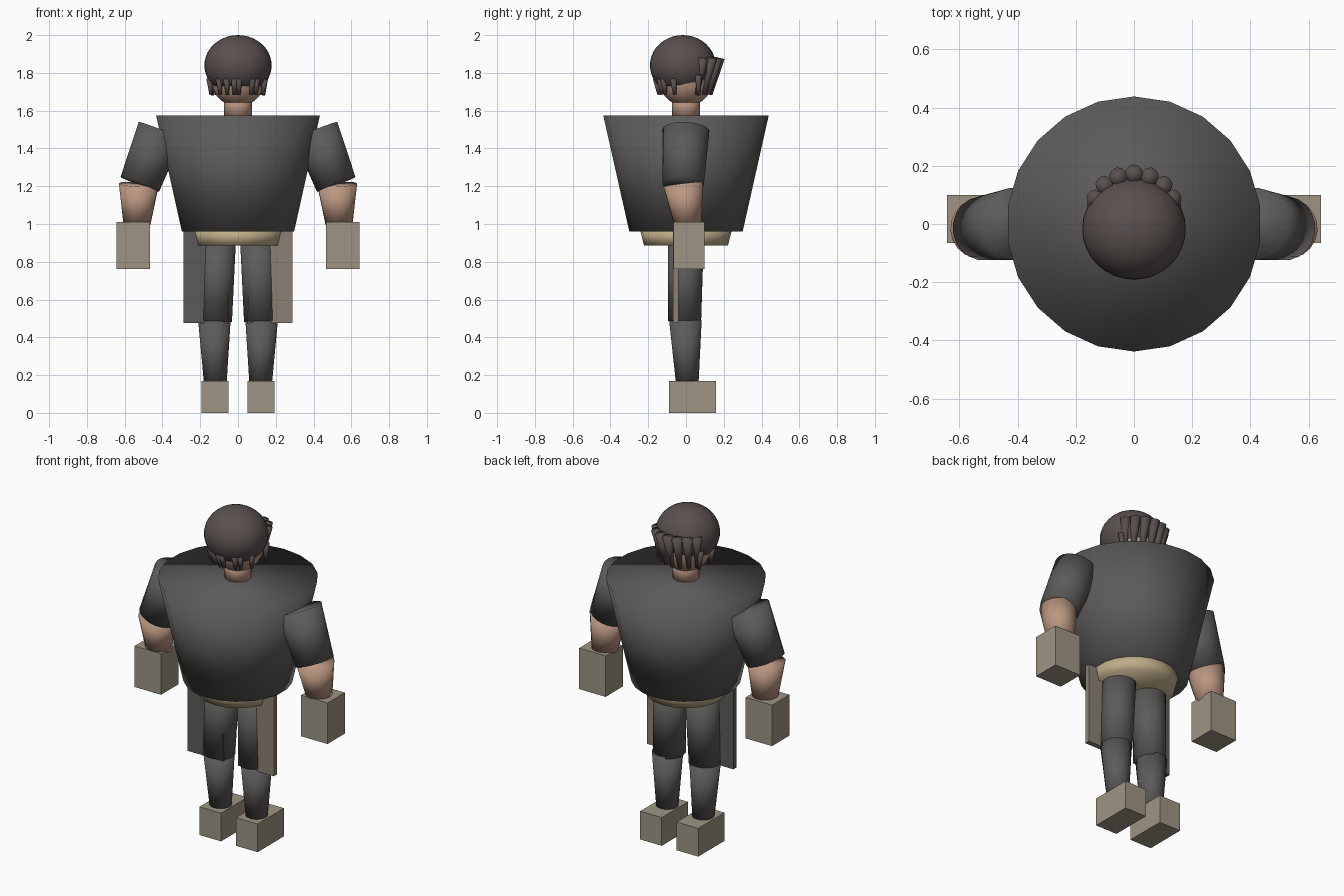
import bpy, bmesh, math
from mathutils import Vector, Matrix

if "Cube" in bpy.data.objects:
    bpy.data.objects.remove(bpy.data.objects["Cube"])


def material(name, rgb):
    m = bpy.data.materials.new(name)
    m.diffuse_color = (*rgb, 1)
    m.use_nodes = True
    m.node_tree.nodes["Principled BSDF"].inputs["Base Color"].default_value = m.diffuse_color
    return m


CLOTH = material("cloth", (0.11, 0.105, 0.10))
SKIN = material("skin", (0.50, 0.31, 0.22))
BELT = material("tan", (0.52, 0.42, 0.25))
STONE = material("stone", (0.34, 0.30, 0.23))
FLAP = material("brown", (0.26, 0.22, 0.17))
HAIR = material("hair", (0.10, 0.08, 0.075))


def finish(name, bm, mat, smooth):
    me = bpy.data.meshes.new(name)
    for f in bm.faces:
        f.smooth = smooth
    bm.to_mesh(me)
    bm.free()
    me.materials.append(mat)
    ob = bpy.data.objects.new(name, me)
    bpy.context.collection.objects.link(ob)
    return ob


def cone(name, a, b, ra, rb, mat, sides=20):
    """Capped tapered tube from point a (radius ra) to point b (radius rb)."""
    a, b = Vector(a), Vector(b)
    d = b - a
    # spin so that a corner lies on the y axis
    rot = d.to_track_quat('Z', 'Y').to_matrix().to_4x4()
    bm = bmesh.new()
    bmesh.ops.create_cone(bm, cap_ends=True, segments=sides, radius1=ra, radius2=rb,
                          depth=d.length, matrix=Matrix.Translation((a + b) / 2) @ rot)
    return finish(name, bm, mat, True)


def box(name, lo, hi, mat):
    lo, hi = Vector(lo), Vector(hi)
    bm = bmesh.new()
    bmesh.ops.create_cube(bm, size=1, matrix=Matrix.Translation((lo + hi) / 2)
                          @ Matrix.Diagonal((*(abs(c) for c in hi - lo), 1)))
    return finish(name, bm, mat, False)


def ball(name, centre, radii, mat, cut_z=None):
    bm = bmesh.new()
    bmesh.ops.create_uvsphere(bm, u_segments=32, v_segments=20, radius=1,
                              matrix=Matrix.Translation(centre) @ Matrix.Diagonal((*radii, 1)))
    if cut_z is not None:
        bmesh.ops.bisect_plane(bm, geom=bm.verts[:] + bm.edges[:] + bm.faces[:],
                               plane_co=(0, 0, cut_z), plane_no=(0, 0, -1), clear_outer=True)
        bmesh.ops.holes_fill(bm, edges=[e for e in bm.edges if e.is_boundary])
    return finish(name, bm, mat, True)


# Body core
cone("torso", (0, 0, 0.96), (0, 0, 1.575), 0.30, 0.438, CLOTH, 22)
cone("hips", (0, 0, 0.885), (0, 0, 0.97), 0.222, 0.243, BELT, 22)
cone("neck", (0, 0, 1.56), (0, 0, 1.68), 0.073, 0.073, SKIN)

# Head and hair
ball("head", (0, 0, 1.765), (0.142, 0.142, 0.142), SKIN)
ball("hair_cap", (0, -0.017, 1.84), (0.178, 0.174, 0.16), HAIR, cut_z=1.73)

# Long locks fanned around the back of the head
for i, deg in enumerate((-72, -47, -23, 0, 23, 47, 72)):
    t = math.radians(deg)
    s, c = math.sin(t), math.cos(t)
    cone(f"back_lock_{i}", (0.12 * s, 0.025 + 0.105 * c, 1.685),
         (0.14 * s, 0.05 + 0.125 * c, 1.88), 0.010, 0.030, HAIR, 12)

# Short fringe tips around the front and sides
for i, x in enumerate((-0.15, -0.10, -0.06, -0.02, 0.005, 0.075, 0.10, 0.14)):
    y = -math.sqrt(0.153 ** 2 - x * x) - 0.005
    cone(f"fringe_{i}", (x * 0.95, y * 0.9, 1.685), (x, y, 1.77), 0.009, 0.018, HAIR, 10)
for s in (-1, 1):
    cone("side_lock", (s * 0.135, 0.068, 1.68), (s * 0.145, 0.065, 1.79), 0.009, 0.018, HAIR, 10)

# Limbs, hands, feet and skirt flaps on both sides
for s, side in ((-1, "left"), (1, "right")):
    cone(f"{side}_upper_arm", (s * 0.41, 0, 1.495), (s * 0.52, -0.015, 1.21), 0.125, 0.110, CLOTH)
    cone(f"{side}_forearm", (s * 0.525, -0.015, 1.21), (s * 0.535, 0.01, 1.0), 0.106, 0.072, SKIN)
    box(f"{side}_hand", (s * 0.467, -0.066, 0.763), (s * 0.643, 0.099, 1.01), STONE)
    cone(f"{side}_thigh", (s * 0.105, 0, 0.92), (s * 0.12, -0.008, 0.485), 0.095, 0.089, CLOTH)
    cone(f"{side}_shin", (s * 0.125, -0.003, 0.49), (s * 0.12, 0.007, 0.15), 0.087, 0.060, CLOTH)
    box(f"{side}_foot", (s * 0.05, -0.09, 0), (s * 0.194, 0.16, 0.17), STONE)
    box(f"{side}_flap", (s * 0.05, -0.07, 0.475), (s * 0.288, -0.04, 0.965),
        CLOTH if s < 0 else FLAP)
